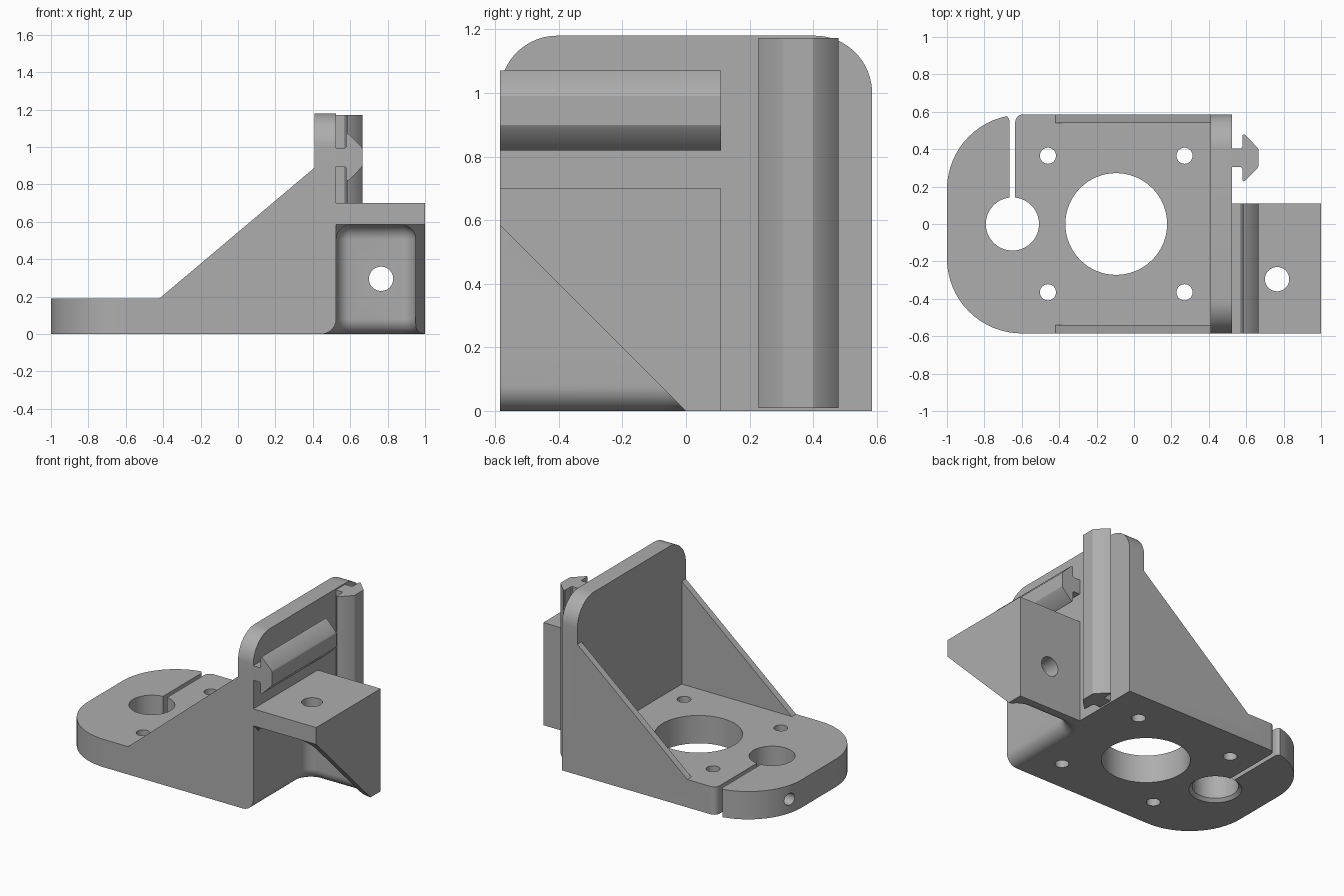
import bpy, bmesh
from math import pi, sin, cos, sqrt, radians
from mathutils import Vector

if "Cube" in bpy.data.objects:
    bpy.data.objects.remove(bpy.data.objects["Cube"])

grey = bpy.data.materials.new("plain grey")
grey.use_nodes = True
COLOUR = (0.42, 0.42, 0.42, 1)
grey.diffuse_color = COLOUR
grey.node_tree.nodes["Principled BSDF"].inputs["Base Color"].default_value = COLOUR


def place(axis, u, v, w):
    """Put a 2D profile point (u, v) at depth w along an axis."""
    return {"x": (w, u, v), "y": (u, w, v), "z": (u, v, w)}[axis]


def loft(name, axis, levels):
    """Join matching profiles, given as (depth, points), into a closed solid."""
    bm = bmesh.new()
    rings = [[bm.verts.new(place(axis, u, v, w)) for u, v in pts] for w, pts in levels]
    for lower, upper in zip(rings, rings[1:]):
        for i in range(len(lower)):
            j = (i + 1) % len(lower)
            bm.faces.new((lower[i], lower[j], upper[j], upper[i]))
    bm.faces.new(rings[0])
    bm.faces.new(rings[-1])
    bmesh.ops.recalc_face_normals(bm, faces=bm.faces)
    mesh = bpy.data.meshes.new(name)
    bm.to_mesh(mesh)
    bm.free()
    mesh.materials.append(grey)
    obj = bpy.data.objects.new(name, mesh)
    bpy.context.collection.objects.link(obj)
    return obj


def prism(name, axis, pts, a, b):
    return loft(name, axis, [(a, pts), (b, pts)])


def circle(u, v, r, n=48):
    return [(u + r * cos(2 * pi * i / n), v + r * sin(2 * pi * i / n)) for i in range(n)]


def rounded(corners, steps=16):
    """Polygon from (u, v, radius) corners, right angles only for rounded ones."""
    out = []
    for i, (u, v, r) in enumerate(corners):
        p = Vector((u, v))
        if r == 0:
            out.append((u, v))
            continue
        before = (Vector(corners[i - 1][:2]) - p).normalized() * r
        after = (Vector(corners[(i + 1) % len(corners)][:2]) - p).normalized() * r
        centre = p + before + after
        for k in range(steps + 1):
            t = k / steps * pi / 2
            out.append(tuple(centre - after * cos(t) - before * sin(t)))
    return out


def combine(body, part, operation):
    mod = body.modifiers.new(operation, "BOOLEAN")
    mod.operation = operation
    mod.solver = "EXACT"
    mod.object = part
    bpy.context.view_layer.objects.active = body
    bpy.ops.object.modifier_apply(modifier=mod.name)
    bpy.data.objects.remove(part)


def smooth(obj):
    bpy.ops.object.select_all(action="DESELECT")
    obj.select_set(True)
    bpy.context.view_layer.objects.active = obj
    bpy.ops.object.shade_smooth_by_angle(angle=radians(25))


HALF, FACE = 0.585, 0.525

# Base plate with rounded outer end
body = prism("mount_body", "z", rounded([
    (-1, -HALF, 0.4), (FACE, -HALF, 0), (FACE, HALF, 0), (-1, HALF, 0.4)]), 0, 0.19)

# Upright wall with rounded top corners
combine(body, prism("wall", "x", rounded([
    (-HALF, 0, 0), (HALF, 0, 0), (HALF, 1.18, 0.18), (-HALF, 1.18, 0.18)]), 0.41, FACE), "UNION")

# Side gussets
for inner, outer in ((-0.54, -HALF), (0.54, HALF)):
    combine(body, prism("gusset", "y", [
        (-0.42, 0.1), (0.45, 0.1), (0.45, 0.89), (0.41, 0.89), (-0.42, 0.19)],
        inner, outer), "UNION")

# Side bracket with sloped underside
combine(body, prism("side_bracket", "x", [
    (-HALF, 0.7), (-HALF, 0.585), (0, 0), (0.11, 0), (0.11, 0.7)], 0.5, 1), "UNION")


# Bracket pocket: filleted top and corners, flared at the bottom
def pocket_outline(r):
    pts = [(0.605 - r, -0.8), (0.87 + r, -0.8)]
    for k in range(25):
        t = k / 24 * pi
        cx = 0.87 if k <= 12 else 0.605
        pts.append((cx + r * cos(t), -0.08 + r * sin(t)))
    return pts


R = 0.08
levels = [(-0.02, pocket_outline(2 * R))]
for k in range(11):
    t = k / 10 * pi / 2
    levels.append((R - R * cos(t), pocket_outline(2 * R - R * sin(t))))
for k in range(11):
    t = k / 10 * pi / 2
    levels.append((0.505 + R * sin(t), pocket_outline(max(R * cos(t), 0.001))))
combine(body, loft("pocket", "z", levels), "DIFFERENCE")

# Motor opening, rod opening with bottom chamfer, and bolt holes
holes = [(-0.095, 0, 0.272), (-0.65, 0, 0.142)]
holes += [(x, y, 0.043) for x in (-0.46, 0.27) for y in (-0.365, 0.365)]
for x, y, r in holes:
    combine(body, prism("hole", "z", circle(x, y, r, 64), -0.1, 0.3), "DIFFERENCE")
combine(body, loft("chamfer", "z", [
    (-0.02, circle(-0.65, 0, 0.182)), (0.03, circle(-0.65, 0, 0.132))]), "DIFFERENCE")

# Bracket holes and clamp screw hole
combine(body, prism("hole", "z", circle(0.765, -0.295, 0.065), 0.5, 0.8), "DIFFERENCE")
combine(body, prism("hole", "y", circle(0.765, 0.295, 0.065), -0.1, 0.2), "DIFFERENCE")
combine(body, prism("hole", "x", circle(0.29, 0.095, 0.04), -1.1, -0.45), "DIFFERENCE")


# Clamp slit with rounded mouth
def mouth(cx, r, side):
    arc = [(cx + side * r * (1 - cos(k / 8 * pi / 2)),
            HALF - r + r * sin(k / 8 * pi / 2)) for k in range(9)]
    return arc + [(cx + side * r, 0.7)]


slit = [(-0.665, 0.05), (-0.635, 0.05)] + mouth(-0.635, 0.04, 1)
slit += list(reversed(mouth(-0.665, 0.04, -1)))
combine(body, prism("slit", "z", slit, -0.1, 0.3), "DIFFERENCE")
smooth(body)

# Dovetail rails: half profile as (distance from the wall, half width)
half = [(0.515, 0.05), (0.572, 0.05), (0.58, 0.058), (0.58, 0.12),
        (0.586, 0.126), (0.594, 0.122), (0.66, 0.055), (0.665, 0.045)]


def rail_profile(mid):
    return [(x, mid + w) for x, w in half] + [(x, mid - w) for x, w in reversed(half)]


smooth(prism("upright_rail", "z", rail_profile(0.354), 0.01, 1.172))
smooth(prism("cross_rail", "y", rail_profile(0.945), -HALF, 0.11))
